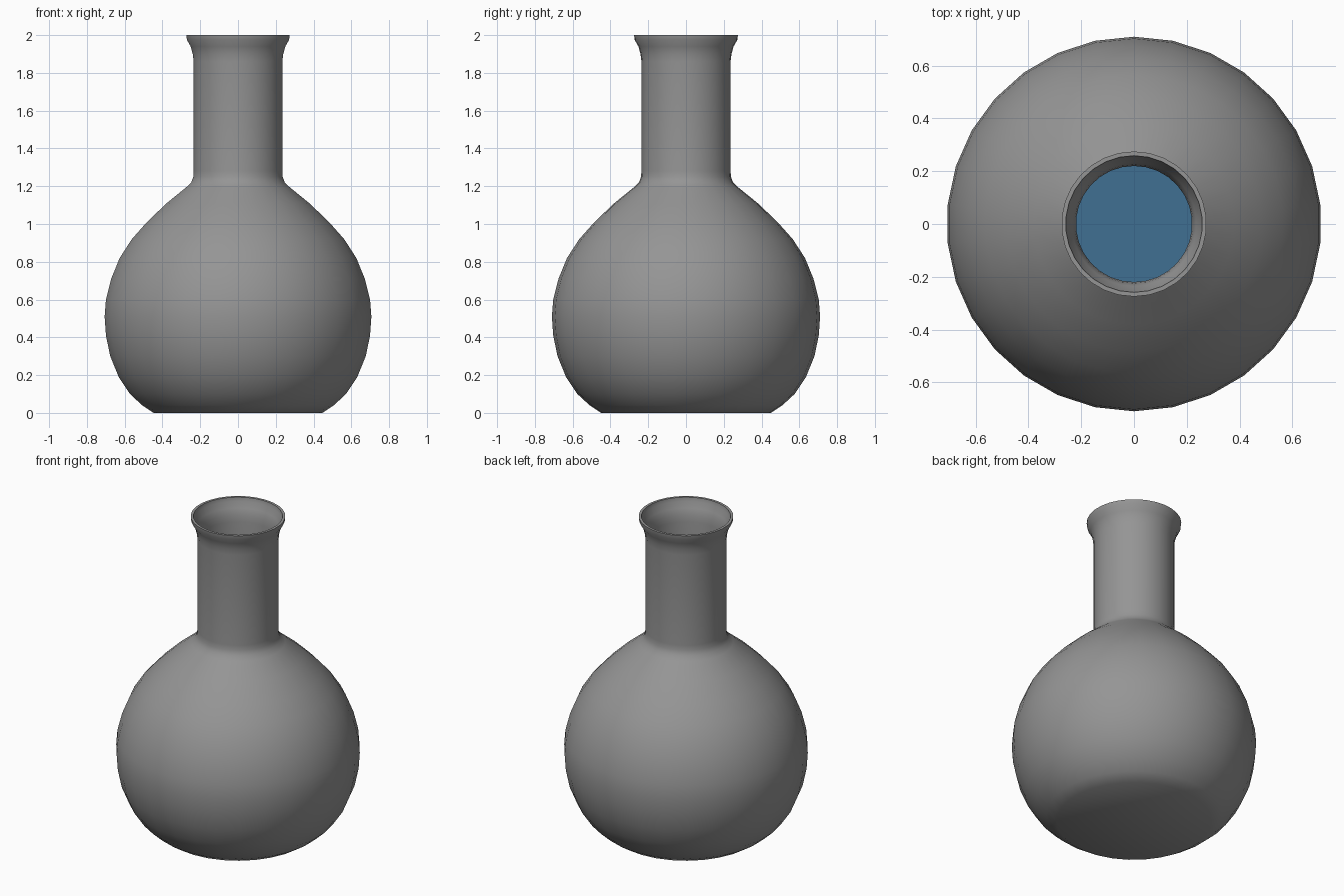
import bpy
import bmesh
from math import pi
from mathutils import Matrix

SIDES = 30

if "Cube" in bpy.data.objects:
    bpy.data.objects.remove(bpy.data.objects["Cube"], do_unlink=True)


def material(name, color):
    mat = bpy.data.materials.new(name)
    mat.use_nodes = True
    mat.diffuse_color = color
    mat.node_tree.nodes["Principled BSDF"].inputs["Base Color"].default_value = color
    return mat


def lathe(name, profile, mat):
    """Revolve a (radius, height) profile around z."""
    bm = bmesh.new()
    verts = [bm.verts.new((0, r, z)) for r, z in profile]
    edges = [bm.edges.new(pair) for pair in zip(verts, verts[1:])]
    bmesh.ops.spin(bm, geom=verts + edges, cent=(0, 0, 0), axis=(0, 0, 1),
                   angle=2 * pi, steps=SIDES, use_merge=True)
    bmesh.ops.remove_doubles(bm, verts=bm.verts, dist=0.0005)
    bmesh.ops.recalc_face_normals(bm, faces=bm.faces)
    mesh = bpy.data.meshes.new(name)
    bm.to_mesh(mesh)
    bm.free()
    mesh.materials.append(mat)
    obj = bpy.data.objects.new(name, mesh)
    bpy.context.collection.objects.link(obj)
    bpy.ops.object.select_all(action="DESELECT")
    obj.select_set(True)
    bpy.context.view_layer.objects.active = obj
    bpy.ops.object.shade_smooth_by_angle(angle=pi / 5)
    return obj


glass = material("grey glass", (0.3, 0.3, 0.3, 1))
blue = material("blue liquid", (0.05, 0.16, 0.29, 1))

# Bulb from the flat base up to the shoulder
bulb = [(0.45, 0), (0.51, 0.04), (0.575, 0.1), (0.635, 0.19), (0.68, 0.3),
        (0.703, 0.41), (0.71, 0.51), (0.703, 0.6), (0.675, 0.71),
        (0.63, 0.82), (0.565, 0.92), (0.485, 1.01), (0.38, 1.11), (0.275, 1.195)]
# Straight neck and flared lip
neck = [(0.249, 1.22), (0.238, 1.25), (0.236, 1.28), (0.236, 1.86),
        (0.241, 1.9), (0.252, 1.94), (0.272, 1.975), (0.275, 2.0)]

WALL = 0.016
outer = bulb + neck
inner = [(r - WALL, max(z, WALL)) for r, z in outer]
lathe("flask", [(0, 0)] + outer + inner[::-1] + [(0, WALL)], glass)

# Liquid filling the lower bulb, just inside the wall
fill = [(r - WALL - 0.004, max(z, WALL + 0.004)) for r, z in bulb if z < 0.65]
lathe("liquid", [(0, fill[0][1])] + fill + [(0, fill[-1][1])], blue)
